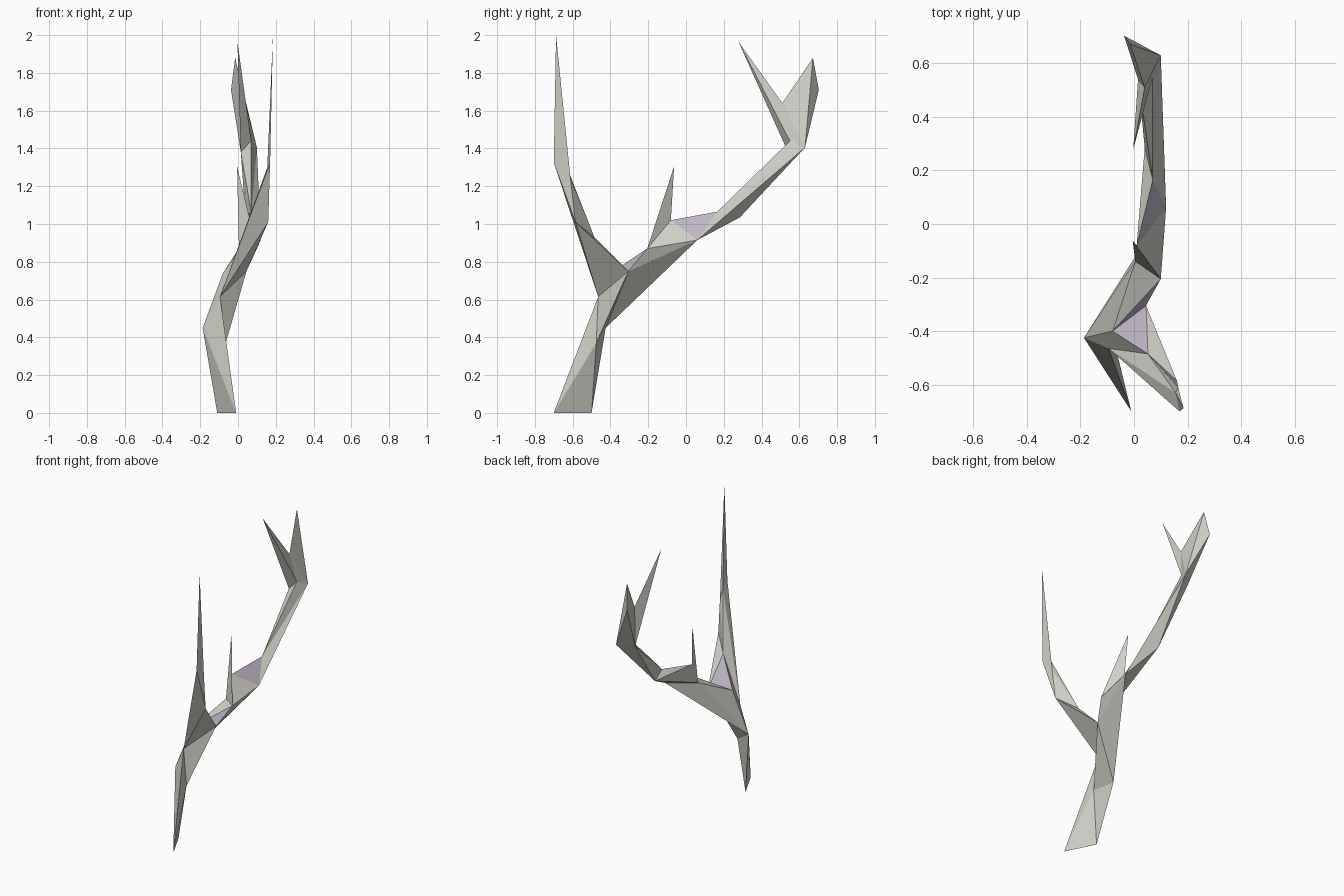
import bpy
import bmesh
from mathutils import Vector

if "Cube" in bpy.data.objects:
    bpy.data.objects.remove(bpy.data.objects["Cube"])

# Materials
def material(name, rgb):
    m = bpy.data.materials.new(name)
    m.diffuse_color = (*rgb, 1.0)
    m.use_nodes = True
    m.node_tree.nodes["Principled BSDF"].inputs["Base Color"].default_value = m.diffuse_color
    return m

BARK = material("pale grey green", (0.61, 0.63, 0.56))
TINT = material("pale mauve", (0.52, 0.46, 0.55))

# Branch joints, grouped by the cross-section they belong to
P = {}
# foot edge and first ring of the stem
P.update(A=(-0.01, -0.70, 0), B=(-0.11, -0.50, 0))
P.update(C=(-0.095, -0.465, 0.615), D=(-0.187, -0.425, 0.45), E=(-0.065, -0.475, 0.37))
# first fork and front tine
P.update(F=(0.045, -0.305, 0.75), G=(-0.08, -0.40, 0.74))
P.update(H=(0.052, -0.485, 0.93), P=(0.16, -0.585, 1.01))
P.update(Q=(0.17, -0.70, 1.325), S=(0.155, -0.63, 1.30), T=(0.165, -0.61, 1.225))
P.update(R=(0.185, -0.688, 2.0))
# middle of the beam and small spike
P.update(I=(0.10, -0.205, 0.87), N=(0.005, -0.14, 0.87), L=(0.12, 0.06, 0.915))
P.update(J=(0.01, -0.08, 1.02), M=(-0.005, -0.063, 1.305))
# upper beam
P.update(K=(0.07, 0.165, 1.065), X=(0.04, 0.285, 1.035))
P.update(U=(0.10, 0.63, 1.405), V=(0.07, 0.55, 1.44), W=(0.015, 0.54, 1.38))
# end fork
P.update(Z=(0.04, 0.51, 1.64), a=(-0.003, 0.278, 1.965))
P.update(Y=(-0.015, 0.672, 1.88), O=(-0.037, 0.703, 1.71))


def build(name, faces, tinted=()):
    """Make one flat-faced branch section from triangles between joints."""
    bm = bmesh.new()
    verts = {k: bm.verts.new(P[k]) for k in sorted(set(faces.replace(" ", "")))}
    for tri in faces.split():
        f = bm.faces.new([verts[k] for k in tri])
        f.material_index = 1 if tri in tinted else 0
    bmesh.ops.recalc_face_normals(bm, faces=bm.faces[:])
    # keep the open sections facing outwards
    mid = sum((v.co for v in bm.verts), Vector()) / len(bm.verts)
    if sum((f.calc_center_median() - mid).dot(f.normal) * f.calc_area()
           for f in bm.faces) < 0:
        bmesh.ops.reverse_faces(bm, faces=bm.faces[:])
    me = bpy.data.meshes.new(name)
    bm.to_mesh(me)
    bm.free()
    me.materials.append(BARK)
    me.materials.append(TINT)
    bpy.context.collection.objects.link(bpy.data.objects.new(name, me))


build("stem_foot", "DBA DAC AEC ABE BDE")
build("lower_beam", "CDG CEF EDF DLF FIL DGN GNI GIF DNL", ("GIF",))
build("front_tine", "CFP FHP PHT HST CHS CSQ CQP PQT QTR TSR SQR CGH GFH", ("GFH",))
build("small_spike", "IJM JNM NIM")
build("middle_beam", "IJL JKL JKX NJX NLX", ("JKL",))
build("upper_beam", "KLU KUV KXW KWV XLU XUW")
build("end_fork", "VUZ UYZ UOY WUO WOY WYZ VZa WVa ZWa")
